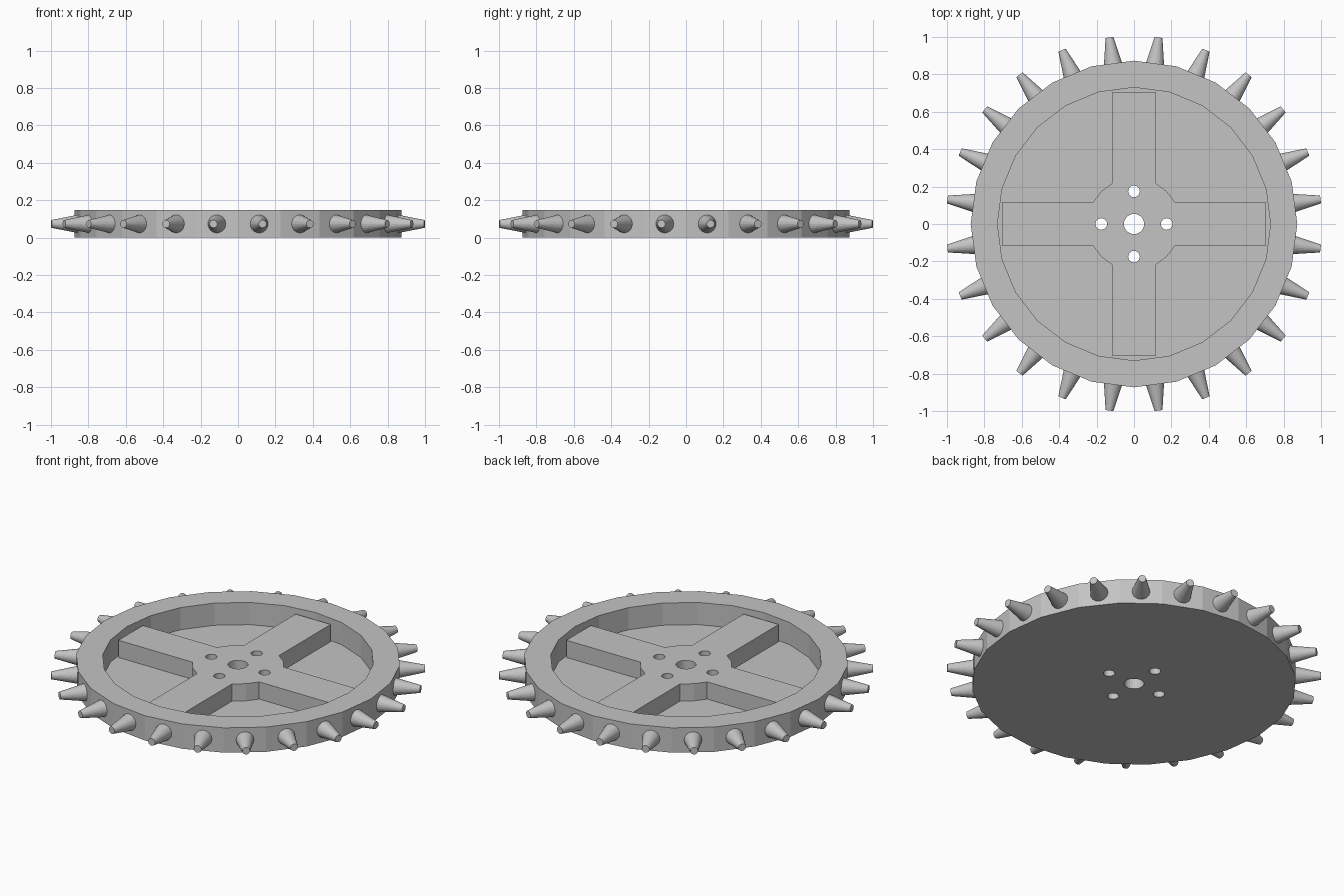
import bpy
import bmesh
from math import sin, cos, asin, pi, radians
from mathutils import Matrix, Vector

SIDES = 24
OUTER, INNER, HUB = 0.873, 0.73, 0.247
HEIGHT, FLOOR, SPOKE_TOP = 0.147, 0.015, 0.117
SPOKE_END, SPOKE_HALF = 0.705, 0.115

if "Cube" in bpy.data.objects:
    bpy.data.objects.remove(bpy.data.objects["Cube"], do_unlink=True)

grey = bpy.data.materials.new("plain grey")
grey.use_nodes = True
colour = (0.55, 0.55, 0.55, 1)
grey.diffuse_color = colour
grey.node_tree.nodes["Principled BSDF"].inputs["Base Color"].default_value = colour


def make_object(name, bm):
    bmesh.ops.recalc_face_normals(bm, faces=bm.faces)
    mesh = bpy.data.meshes.new(name)
    bm.to_mesh(mesh)
    bm.free()
    mesh.materials.append(grey)
    obj = bpy.data.objects.new(name, mesh)
    bpy.context.collection.objects.link(obj)
    return obj


def ring_points(radius, z, sides=SIDES):
    return [(radius * cos(2 * pi * i / sides), radius * sin(2 * pi * i / sides), z)
            for i in range(sides)]


def add_cone(bm, r1, r2, depth, matrix, sides=24):
    bmesh.ops.create_cone(bm, cap_ends=True, segments=sides, radius1=r1,
                          radius2=r2, depth=depth, matrix=matrix)


# Rim and floor: a faceted dish
bm = bmesh.new()
profile = [(OUTER, 0), (OUTER, HEIGHT), (INNER, HEIGHT), (INNER, FLOOR)]
rings = [[bm.verts.new(p) for p in ring_points(r, z)] for r, z in profile]
for low, high in zip(rings, rings[1:]):
    for i in range(SIDES):
        j = (i + 1) % SIDES
        bm.faces.new((low[i], low[j], high[j], high[i]))
bm.faces.new(rings[0])
bm.faces.new(rings[-1])
dish = make_object("wheel_dish", bm)

# Hub and four spokes: one outline, extruded up from inside the floor
bm = bmesh.new()
notch = asin(SPOKE_HALF / HUB)
quarter = [Vector((SPOKE_END, -SPOKE_HALF, 0)), Vector((SPOKE_END, SPOKE_HALF, 0))]
for angle in (notch, radians(30), radians(45), radians(60), pi / 2 - notch):
    quarter.append(Vector((HUB * cos(angle), HUB * sin(angle), 0)))
outline = []
for k in range(4):
    turn = Matrix.Rotation(k * pi / 2, 3, "Z")
    outline += [bm.verts.new(turn @ p + Vector((0, 0, FLOOR / 2))) for p in quarter]
face = bm.faces.new(outline)
lifted = bmesh.ops.extrude_face_region(bm, geom=[face])["geom"]
bmesh.ops.translate(bm, vec=(0, 0, SPOKE_TOP - FLOOR / 2),
                    verts=[v for v in lifted if isinstance(v, bmesh.types.BMVert)])
spokes = make_object("hub_and_spokes", bm)

# Axle hole and four bolt holes
bm = bmesh.new()
add_cone(bm, 0.054, 0.054, 1, Matrix())
for k in range(4):
    place = Matrix.Rotation(k * pi / 2, 4, "Z") @ Matrix.Translation((0.175, 0, 0))
    add_cone(bm, 0.031, 0.031, 1, place)
cutter = make_object("hole_cutter", bm)
cutter.hide_render = True

# Join the spokes to the dish, then drill the holes
for other, operation in ((spokes, "UNION"), (cutter, "DIFFERENCE")):
    mod = dish.modifiers.new(operation.title(), "BOOLEAN")
    mod.object, mod.operation, mod.solver = other, operation, "EXACT"
    bpy.context.view_layer.objects.active = dish
    bpy.ops.object.modifier_apply(modifier=mod.name)
    bpy.data.objects.remove(other, do_unlink=True)

# Spikes: one blunt cone at the middle of each rim facet
bm = bmesh.new()
start, tip = 0.84, 1.006
for k in range(SIDES):
    place = (Matrix.Translation((0, 0, HEIGHT / 2))
             @ Matrix.Rotation((k + 0.5) * 2 * pi / SIDES, 4, "Z")
             @ Matrix.Translation(((start + tip) / 2, 0, 0))
             @ Matrix.Rotation(pi / 2, 4, "Y"))
    add_cone(bm, 0.053, 0.021, tip - start, place)
make_object("rim_spikes", bm)
